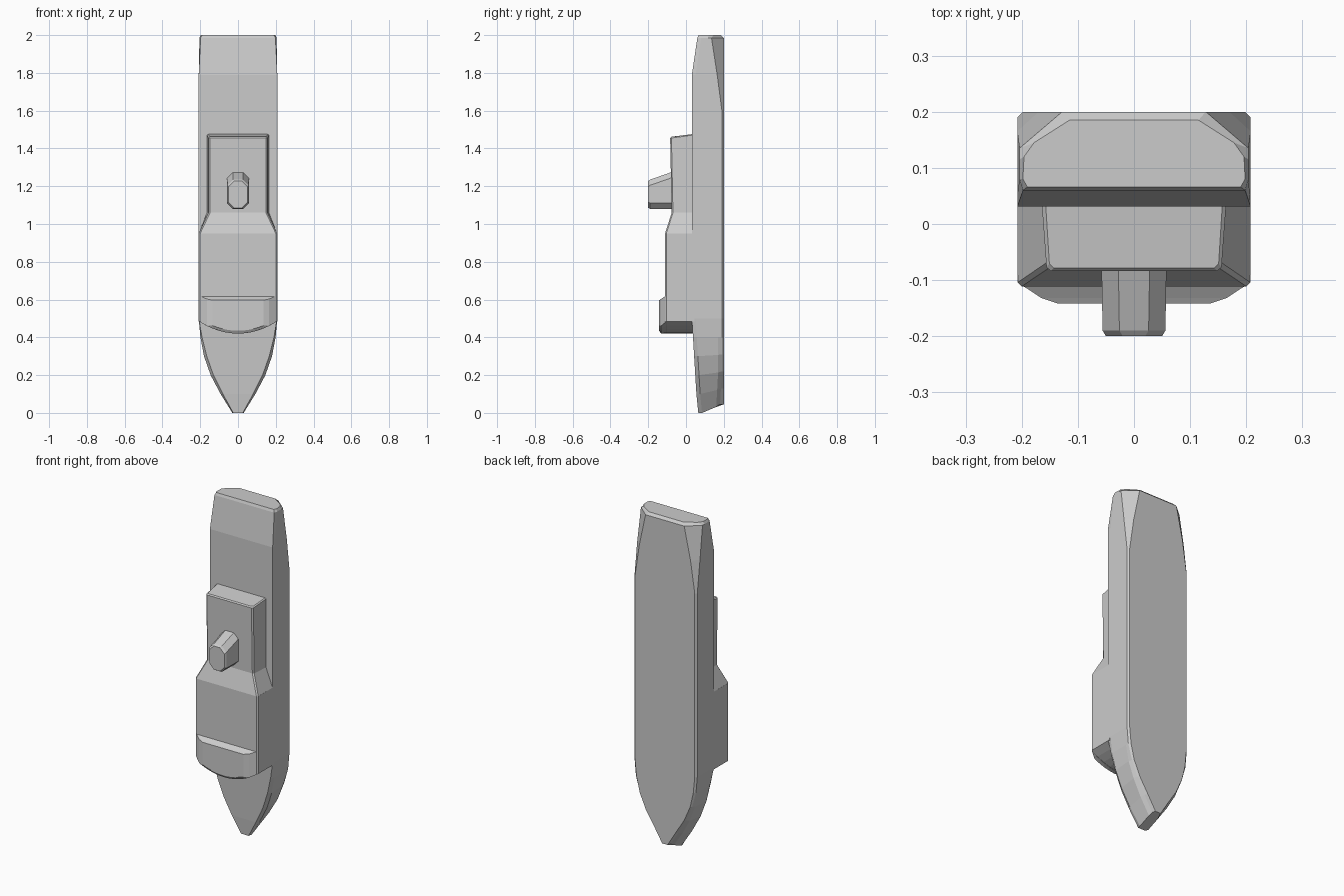
import bpy, bmesh, math

if "Cube" in bpy.data.objects:
    bpy.data.objects.remove(bpy.data.objects["Cube"])


def loft(name, rings):
    """Skin a list of equal-length closed rings and cap both ends."""
    bm = bmesh.new()
    rows = [[bm.verts.new(p) for p in ring] for ring in rings]
    n = len(rows[0])
    for a, b in zip(rows, rows[1:]):
        for i in range(n):
            j = (i + 1) % n
            bm.faces.new((a[i], a[j], b[j], b[i]))
    bm.faces.new(rows[0])
    bm.faces.new(rows[-1])
    bmesh.ops.recalc_face_normals(bm, faces=bm.faces)
    mesh = bpy.data.meshes.new(name)
    bm.to_mesh(mesh)
    bm.free()
    obj = bpy.data.objects.new(name, mesh)
    bpy.context.collection.objects.link(obj)
    return obj


def mirrored(half):
    """Complete a right-hand half section across x = 0."""
    return half + [(-x, y, z) for x, y, z in reversed(half)]


# Hull: bow at the ground, deck facing -y, keel at y = 0.2
# station: z, deck half width, side half width, keel half width, deck y, bilge y, keel z offset
stations = [
    (0.00, 0.025, 0.030, 0.018, 0.065, 0.18, 0.045),
    (0.10, 0.080, 0.092, 0.070, 0.055, 0.185, 0.03),
    (0.20, 0.130, 0.145, 0.127, 0.049, 0.19, 0.02),
    (0.30, 0.165, 0.180, 0.167, 0.043, 0.19, 0.01),
    (0.40, 0.190, 0.199, 0.188, 0.037, 0.19, 0),
    (0.50, 0.208, 0.208, 0.198, 0.031, 0.19, 0),
    (1.60, 0.208, 0.208, 0.198, 0.031, 0.19, 0),
    (1.79, 0.208, 0.208, 0.170, 0.031, 0.165, 0),
    (1.985, 0.198, 0.204, 0.128, 0.060, 0.135, 0),
]
hull = [mirrored([(d, yd, z), (s, yd + 0.02, z), (s, yb - 0.02, z + dz * 0.7),
                  (s if dz == 0 else (s + k) / 2, yb, z + dz), (k, 0.2, z + dz)])
        for z, d, s, k, yd, yb, dz in stations]
hull.append(mirrored([(0.19, 0.066, 2), (0.198, 0.08, 2), (0.196, 0.12, 2),
                      (0.178, 0.145, 2), (0.115, 0.185, 2)]))
loft("hull", hull)


def curved_front(hw, y, back, lift=0.0, steps=10):
    """Plan outline with a bowed forward edge, at one height y."""
    xs = [hw * (2 * i / steps - 1) for i in range(steps + 1)]
    arc = [(x, y, 0.42 + lift + 1.5 * x * x) for x in xs]
    return arc + [(hw, y, back), (-hw, y, back)]


# Main deckhouse and the raised bridge at its forward edge
loft("deckhouse", [curved_front(0.208, 0.045, 0.95), curved_front(0.208, -0.103, 0.95),
                   curved_front(0.200, -0.111, 0.95, 0.003)])
loft("bridge", [curved_front(0.203, -0.107, 0.62),
                curved_front(0.165, -0.132, 0.603),
                curved_front(0.135, -0.142, 0.597, 0.015)])


# Aft deckhouse with flared shoulders
def house(z, base, top, y, tilt=0.0):
    return mirrored([(base, 0.045, z + tilt), (base - (base - top) * 0.9, y + 0.007, z),
                     (top - 0.007, y, z)])


loft("aft_deckhouse", [house(0.95, 0.208, 0.207, -0.111), house(1.06, 0.165, 0.155, -0.076),
                       house(1.455, 0.165, 0.155, -0.084, 0.017),
                       house(1.462, 0.158, 0.150, -0.078, 0.015)])


# Funnel: eight-sided, raked on its aft side
def funnel_ring(y, hw, z0, z1):
    c = 0.03
    return mirrored([(hw - c, y, z0), (hw, y, z0 + c), (hw, y, z1 - c), (hw - c, y, z1)])


loft("funnel", [funnel_ring(-0.07, 0.058, 1.08, 1.277), funnel_ring(-0.19, 0.056, 1.08, 1.235),
                funnel_ring(-0.2, 0.050, 1.086, 1.227)])
